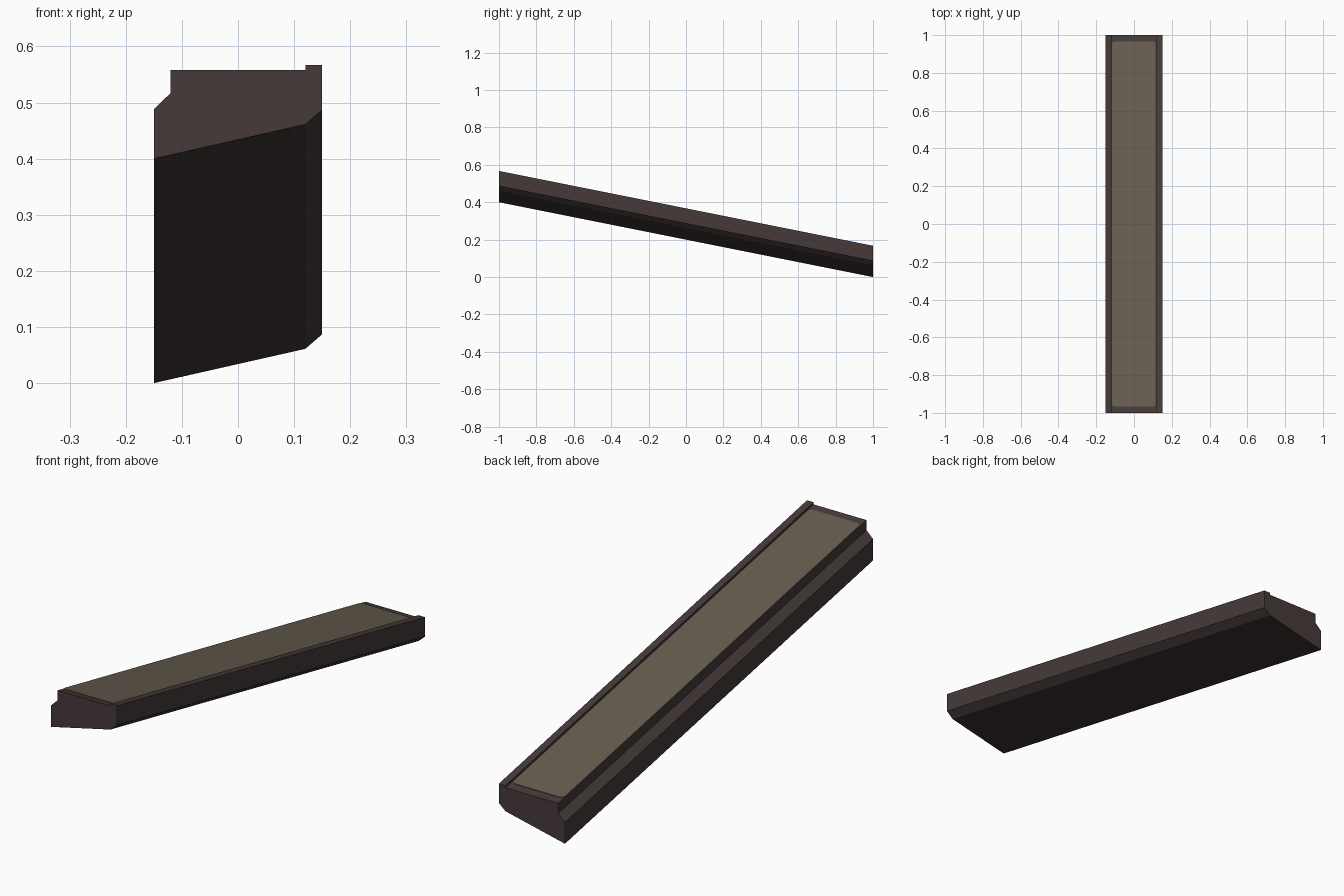
import bpy, bmesh

if "Cube" in bpy.data.objects:
    bpy.data.objects.remove(bpy.data.objects["Cube"])

SLOPE = -0.2      # height change per unit of y


def material(name, rgb):
    m = bpy.data.materials.new(name)
    m.diffuse_color = (*rgb, 1.0)
    m.use_nodes = True
    m.node_tree.nodes["Principled BSDF"].inputs["Base Color"].default_value = m.diffuse_color
    return m


def sheared_prism(name, lower, upper, mat):
    """Close two matching loops of (x, y, z) points, dropping z along y."""
    bm = bmesh.new()
    n = len(lower)
    rings = [[bm.verts.new((x, y, z + SLOPE * y)) for x, y, z in ring]
             for ring in (lower, upper)]
    bm.faces.new(rings[0])
    bm.faces.new(rings[1])
    for i in range(n):
        j = (i + 1) % n
        bm.faces.new((rings[0][i], rings[0][j], rings[1][j], rings[1][i]))
    bmesh.ops.recalc_face_normals(bm, faces=bm.faces)
    me = bpy.data.meshes.new(name)
    bm.to_mesh(me)
    bm.free()
    me.materials.append(mat)
    ob = bpy.data.objects.new(name, me)
    bpy.context.collection.objects.link(ob)
    return ob


dark = material("dark brown", (0.061, 0.042, 0.042))
tan = material("dusty tan", (0.138, 0.109, 0.080))

# Sloping beam: cross-section at mid length, with raised lip on the right
profile = [(-0.15, 0.20), (0.12, 0.261), (0.15, 0.287), (0.15, 0.367),
           (0.12, 0.367), (0.12, 0.358), (-0.12, 0.358), (-0.12, 0.317),
           (-0.15, 0.288)]
sheared_prism("beam",
              [(x, -1, z) for x, z in profile],
              [(x, 1, z) for x, z in profile], dark)

# Thin inset top panel with clipped corners
x0, x1, y, c = -0.119, 0.115, 0.967, 0.012
outline = [(x0 + c, -y), (x1 - c, -y), (x1, -y + c), (x1, y - c),
           (x1 - c, y), (x0 + c, y), (x0, y - c), (x0, -y + c)]
sheared_prism("top_panel",
              [(px, py, 0.356) for px, py in outline],
              [(px, py, 0.3605) for px, py in outline], tan)
